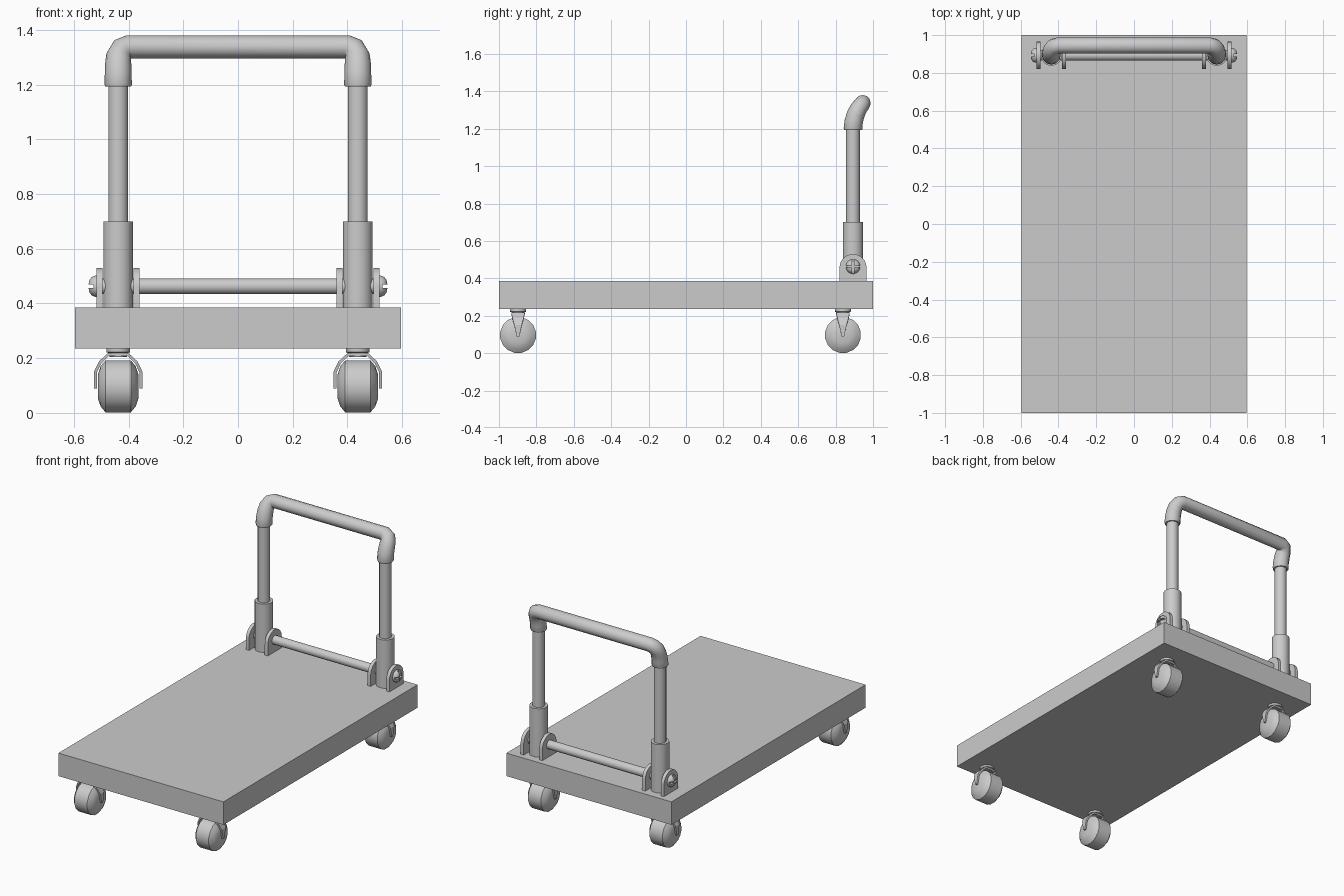
import bpy, bmesh, math
from mathutils import Matrix

if "Cube" in bpy.data.objects:
    bpy.data.objects.remove(bpy.data.objects["Cube"])

POST_X, POST_Y, AXLE_Z = 0.438, 0.893, 0.463


def finish(name, bm, smooth=True, angle=40):
    bmesh.ops.recalc_face_normals(bm, faces=bm.faces)
    me = bpy.data.meshes.new(name)
    bm.to_mesh(me)
    bm.free()
    ob = bpy.data.objects.new(name, me)
    bpy.context.collection.objects.link(ob)
    if smooth:
        shade(ob, angle)
    return ob


def activate(ob):
    bpy.ops.object.select_all(action='DESELECT')
    ob.select_set(True)
    bpy.context.view_layer.objects.active = ob


def shade(ob, angle=40):
    activate(ob)
    bpy.ops.object.shade_smooth_by_angle(angle=math.radians(angle))


def box(name, center, size):
    bm = bmesh.new()
    bmesh.ops.create_cube(bm, size=1, matrix=Matrix.Translation(center) @ Matrix.Diagonal((*size, 1)))
    return finish(name, bm, False)


def lathe(name, profile, center, axis='Z', sides=16, angle=40):
    """Closed solid from (radius, height) pairs, turned about the given axis."""
    bm = bmesh.new()
    rings = []
    for r, h in profile:
        ring = []
        for i in range(sides):
            a = 2 * math.pi * (i + 0.5) / sides
            u, v = r * math.cos(a), r * math.sin(a)
            co = (u, v, h) if axis == 'Z' else (h, u, v)
            ring.append(bm.verts.new([c + d for c, d in zip(center, co)]))
        rings.append(ring)
    for a, b in zip(rings, rings[1:]):
        for i in range(sides):
            j = (i + 1) % sides
            bm.faces.new((a[i], a[j], b[j], b[i]))
    bm.faces.new(rings[0])
    bm.faces.new(rings[-1])
    return finish(name, bm, True, angle)


def bracket(name, x, width):
    """Upright plate with a round top."""
    bm = bmesh.new()
    r = 0.072
    outline = [(-r, 0.38)]
    outline += [(-r * math.cos(t), AXLE_Z - 0.005 + r * math.sin(t))
                for t in (math.pi * i / 14 for i in range(15))]
    outline += [(r, 0.38)]
    face = bm.faces.new([bm.verts.new((x - width / 2, POST_Y + y, z)) for y, z in outline])
    ext = bmesh.ops.extrude_face_region(bm, geom=[face])
    # keep the start face so the plate is solid
    moved = [v for v in ext['geom'] if isinstance(v, bmesh.types.BMVert)]
    bmesh.ops.translate(bm, verts=moved, vec=(width, 0, 0))
    if not face.is_valid or len(bm.faces) < len(outline) + 2:
        bmesh.ops.holes_fill(bm, edges=bm.edges)
    return finish(name, bm, True, 30)


def fork(name, x, y):
    """Bent strap over the wheel, tapering to the axle."""
    half = [(0.083, 0.09, 0.007), (0.083, 0.15, 0.02), (0.066, 0.185, 0.03), (0.036, 0.213, 0.036)]
    path = [(-a, z, w) for a, z, w in half] + half[::-1]
    bm = bmesh.new()
    rows = [[bm.verts.new((x + a, y + s * w, z)) for s in (-1, 1)] for a, z, w in path]
    for a, b in zip(rows, rows[1:]):
        bm.faces.new((a[0], a[1], b[1], b[0]))
    ob = finish(name, bm, False)
    mod = ob.modifiers.new("thickness", 'SOLIDIFY')
    mod.thickness, mod.offset = 0.011, 0
    return ob


# Deck
box("deck", (0, 0, 0.31), (1.19, 2.0, 0.15))

# Casters
for y in (-0.898, 0.839):
    for s in (-1, 1):
        x = s * POST_X
        prof = [(0.045, 0.074), (0.075, 0.064), (0.097, 0.046)]
        lathe("caster_wheel", [(r, -h) for r, h in prof] + prof[::-1], (x, y, 0.097), 'X', 16, 30)
        fork("caster_fork", x, y)
        lathe("caster_swivel", [(0.032, 0.205), (0.036, 0.219), (0.044, 0.222), (0.044, 0.237)], (x, y, 0), 'Z', 20)

# Handle posts, sockets, hinge brackets and bolts
for s in (-1, 1):
    x = s * POST_X
    lathe("post_socket", [(0.055, 0.384), (0.055, 0.70)], (x, POST_Y, 0), 'Z', 20)
    lathe("handle_post", [(0.037, 0.6), (0.037, 1.22)], (x, POST_Y, 0), 'Z', 16)
    bracket("outer_bracket", s * 0.506, 0.022)
    bracket("inner_bracket", s * 0.371, 0.022)
    dome = [(0.039, 0.50), (0.039, 0.523), (0.034, 0.535), (0.024, 0.543), (0.010, 0.546)]
    bolt = lathe("bolt_head", [(r, s * h) for r, h in dome], (0, POST_Y, AXLE_Z), 'X', 20)
    for size in ((0.05, 0.1, 0.012), (0.05, 0.012, 0.1)):
        cutter = box("slot_cutter", (s * 0.553, POST_Y, AXLE_Z), size)
        cutter.hide_render = True
        mod = bolt.modifiers.new("slot", 'BOOLEAN')
        mod.operation, mod.object, mod.solver = 'DIFFERENCE', cutter, 'EXACT'
        activate(bolt)
        bpy.ops.object.modifier_apply(modifier=mod.name)
        bpy.data.objects.remove(cutter)
lathe("hinge_axle", [(0.029, -0.50), (0.029, 0.50)], (0, POST_Y, AXLE_Z), 'X', 12)

# Grip: tube leaning back from both posts
half = [(0.438, 0.893, 1.193, 0.047), (0.438, 0.893, 1.2, 0.05), (0.438, 0.897, 1.24, 0.049),
        (0.438, 0.907, 1.275, 0.048), (0.436, 0.921, 1.305, 0.046), (0.425, 0.938, 1.328, 0.044),
        (0.40, 0.945, 1.338, 0.043)]
points = half + [(-x, y, z, r) for x, y, z, r in half[::-1]]
cu = bpy.data.curves.new("grip", 'CURVE')
cu.dimensions = '3D'
cu.bevel_depth, cu.bevel_resolution, cu.use_fill_caps = 1.0, 4, True
spline = cu.splines.new('POLY')
spline.points.add(len(points) - 1)
for p, (x, y, z, r) in zip(spline.points, points):
    p.co, p.radius = (x, y, z, 1), r
grip = bpy.data.objects.new("grip", cu)
bpy.context.collection.objects.link(grip)
activate(grip)
bpy.ops.object.convert(target='MESH')
shade(bpy.context.object, 50)
